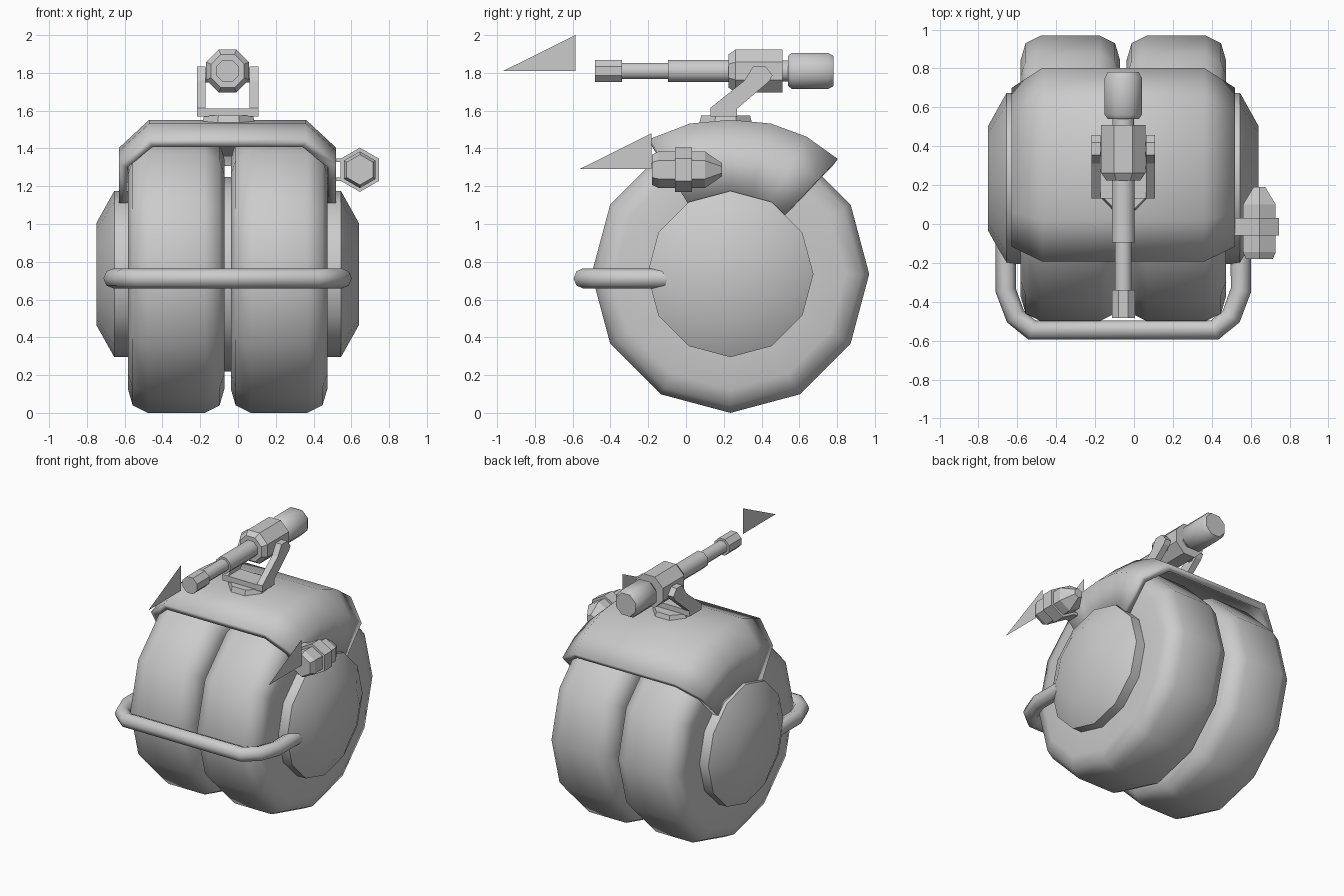
import bpy, bmesh
from math import sin, cos, pi, radians

if "Cube" in bpy.data.objects:
    bpy.data.objects.remove(bpy.data.objects["Cube"])

CX = -0.055                 # centre line of the vehicle body
AXLE = (0.235, 0.735)       # wheel axis (y, z)


def finish(name, verts, faces, angle=None, recalc=True):
    me = bpy.data.meshes.new(name)
    me.from_pydata(verts, [], faces)
    if recalc:
        bm = bmesh.new()
        bm.from_mesh(me)
        bmesh.ops.recalc_face_normals(bm, faces=bm.faces)
        bm.to_mesh(me)
        bm.free()
    ob = bpy.data.objects.new(name, me)
    bpy.context.collection.objects.link(ob)
    if angle:
        bpy.ops.object.select_all(action='DESELECT')
        bpy.context.view_layer.objects.active = ob
        ob.select_set(True)
        bpy.ops.object.shade_smooth_by_angle(angle=radians(angle))
    return ob


def lathe(name, profile, axis, centre, n, phase=0.0, angle=None):
    """Turn (offset along axis, radius) points into a capped n-sided solid."""
    verts = []
    for a, r in profile:
        for k in range(n):
            t = phase + 2 * pi * k / n
            u, v = r * cos(t), r * sin(t)
            p = {'X': (a, u, v), 'Y': (u, a, v), 'Z': (u, v, a)}[axis]
            verts.append(tuple(c + q for c, q in zip(centre, p)))
    faces = [(j * n + k, j * n + (k + 1) % n, (j + 1) * n + (k + 1) % n, (j + 1) * n + k)
             for j in range(len(profile) - 1) for k in range(n)]
    last = (len(profile) - 1) * n
    faces += [tuple(range(n)), tuple(range(last, last + n))]
    return finish(name, verts, faces, angle)


def plate(name, outline, x0, x1):
    """Extrude a (y, z) outline from x0 to x1."""
    n = len(outline)
    verts = [(x, y, z) for x in (x0, x1) for y, z in outline]
    faces = [(k, (k + 1) % n, n + (k + 1) % n, n + k) for k in range(n)]
    faces += [tuple(range(n)), tuple(range(n, 2 * n))]
    return finish(name, verts, faces)


def rect(y0, y1, z0, z1):
    return [(y0, z0), (y1, z0), (y1, z1), (y0, z1)]


# twin tyres, hub caps and axle
tyre = [(-.255, .40), (-.255, .61), (-.23, .695), (-.15, .735),
        (.15, .735), (.23, .695), (.255, .61), (.255, .40)]
for side, s in (("left", -1), ("right", 1)):
    lathe(f"tyre_{side}", tyre, 'X', (CX + s * .2725, *AXLE), 12, angle=50)
    lathe(f"hub_{side}", [(s * .45, .44), (s * .60, .44), (s * .695, .27)],
          'X', (CX, *AXLE), 12, angle=35)
lathe("axle_drum", [(-.1, .515), (.1, .515)], 'X', (CX, *AXLE), 12, angle=35)

# fender: chamfered arch swept around the wheel axis
section = [(-.575, .42), (-.575, .675), (-.415, .825),
           (.415, .825), (.575, .675), (.575, .42)]
sweep = [(121, 1.01), (105, 1.0), (90, .99), (75, 1.0), (61, 1.008), (47, 1.01)]
verts, faces, m = [], [], len(section)
for deg, k in sweep:
    t = radians(deg)
    for h, r in section:
        verts.append((CX + h, AXLE[0] + r * k * cos(t), AXLE[1] + r * k * sin(t)))
for j in range(len(sweep) - 1):
    for i in range(m - 1):
        a = j * m + i
        faces.append((a, a + 1, a + m + 1, a + m))
fender = finish("fender", verts, faces, 50, recalc=False)
mod = fender.modifiers.new("thickness", 'SOLIDIFY')
mod.thickness = .045
mod.offset = -1
mod.use_even_offset = True

# front bumper bar
half = [(.605, -.1), (.605, -.34), (.555, -.475), (.47, -.545)]
path = [(CX - x, y) for x, y in half] + [(CX + x, y) for x, y in reversed(half)]
cu = bpy.data.curves.new("bumper_bar", 'CURVE')
cu.dimensions = '3D'
cu.bevel_depth = .053
cu.bevel_resolution = 2
cu.use_fill_caps = True
sp = cu.splines.new('POLY')
sp.points.add(len(path) - 1)
for p, (x, y) in zip(sp.points, path):
    p.co = (x, y, .712, 1)
bar = bpy.data.objects.new("bumper_bar", cu)
bpy.context.collection.objects.link(bar)
bpy.ops.object.select_all(action='DESELECT')
bpy.context.view_layer.objects.active = bar
bar.select_set(True)
bpy.ops.object.convert(target='MESH')
bpy.ops.object.shade_smooth_by_angle(angle=radians(50))

# gun mount: turntable and U-shaped yoke
lathe("turntable", [(1.50, .155), (1.53, .152), (1.575, .14)], 'Z', (-.05, .21, 0), 8, pi / 8)
arm = [(.13, 1.57), (.27, 1.57), (.27, 1.61), (.44, 1.755), (.458, 1.787),
       (.42, 1.835), (.355, 1.835), (.31, 1.76), (.13, 1.615)]
for side, s in (("left", -1), ("right", 1)):
    plate(f"yoke_arm_{side}", arm, CX + s * .117, CX + s * .163)
plate("yoke_base", rect(.13, .27, 1.57, 1.612), CX - .12, CX + .12)
lathe("yoke_pivot", [(-.13, .04), (.13, .04)], 'X', (CX, .385, 1.785), 8, pi / 8)

# roof gun, eight-sided sections along y
gun = [("gun_muzzle", [(-.483, .064), (-.34, .064)], None),
       ("gun_barrel", [(-.36, .047), (-.08, .047)], 50),
       ("gun_sleeve", [(-.095, .063), (.24, .063)], 50),
       ("gun_body", [(.225, .095), (.262, .123), (.51, .123)], None),
       ("gun_neck", [(.5, .06), (.56, .06)], 50),
       ("gun_tank", [(.54, .086), (.562, .104), (.75, .104), (.782, .086)], 50)]
for name, prof, ang in gun:
    lathe(name, prof, 'Y', (CX, 0, 1.81), 8, pi / 8, ang)

# side pod with strap clamped to the fender
POD = (.645, 0, 1.287)
lathe("pod_body", [(-.18, .08), (-.145, .097), (.1, .097), (.19, .035)],
      'Y', POD, 6, pi / 6)
lathe("pod_clamp", [(-.058, .117), (.032, .117)], 'Y', POD, 6, pi / 6)
for name, z in (("upper", 1.337), ("lower", 1.237)):
    plate(f"pod_strap_{name}", rect(-.058, .032, z - .01, z + .01), .50, .565)

# flat marker fins ahead of each muzzle
for name, x, y0, y1, z0, z1 in (("gun_fin", CX, -.968, -.585, 1.81, 2.0),
                                ("pod_fin", POD[0], -.565, -.183, 1.29, 1.48)):
    finish(name, [(x, y0, z0), (x, y1, z0), (x, y1, z1)], [(0, 1, 2)])
